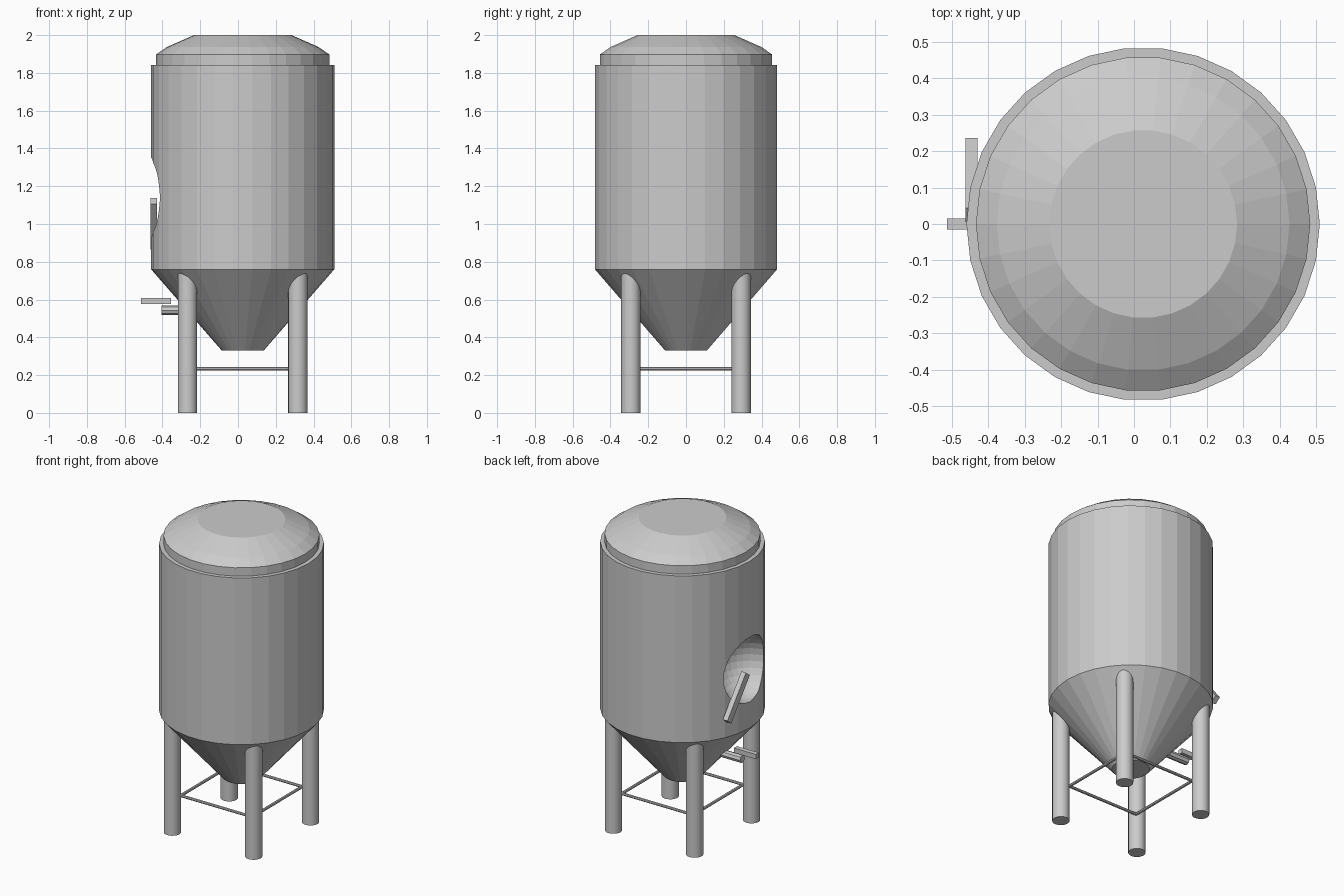
import bpy, bmesh
from math import cos, sin, pi, atan2
from mathutils import Vector, Matrix

if "Cube" in bpy.data.objects:
    bpy.data.objects.remove(bpy.data.objects["Cube"])

CX = 0.025  # tank axis


def add_object(name, bm):
    bmesh.ops.recalc_face_normals(bm, faces=bm.faces)
    me = bpy.data.meshes.new(name)
    bm.to_mesh(me)
    bm.free()
    ob = bpy.data.objects.new(name, me)
    bpy.context.collection.objects.link(ob)
    return ob


def lathe(name, profile, sides):
    bm = bmesh.new()
    rings = [[bm.verts.new((CX + r * cos(2 * pi * i / sides), r * sin(2 * pi * i / sides), z))
              for i in range(sides)] for r, z in profile]
    for a, b in zip(rings, rings[1:]):
        for i in range(sides):
            j = (i + 1) % sides
            bm.faces.new((a[i], a[j], b[j], b[i]))
    bm.faces.new(rings[0])
    bm.faces.new(rings[-1])
    return add_object(name, bm)


def rod(name, a, b, radius, sides, smooth=False):
    a, b = Vector(a), Vector(b)
    d = b - a
    m = Matrix.Translation((a + b) / 2) @ d.to_track_quat('Z', 'Y').to_matrix().to_4x4()
    bm = bmesh.new()
    bmesh.ops.create_cone(bm, cap_ends=True, segments=sides, radius1=radius,
                          radius2=radius, depth=d.length, matrix=m)
    if smooth:
        for f in bm.faces:
            f.smooth = len(f.verts) == 4
    return add_object(name, bm)


def box(name, center, size, x_angle=0):
    bm = bmesh.new()
    m = Matrix.Translation(center) @ Matrix.Rotation(x_angle, 4, 'X') @ Matrix.Diagonal((*size, 1))
    bmesh.ops.create_cube(bm, size=1, matrix=m)
    return add_object(name, bm)


# Tank: cone bottom, straight wall, stepped neck and domed lid
tank = lathe("tank", [(0.111, 0.33), (0.485, 0.76), (0.485, 1.843), (0.459, 1.843),
                      (0.459, 1.897), (0.402, 1.937), (0.258, 2.0)], 30)

# Dished hatch recess in the left wall
bm = bmesh.new()
bmesh.ops.create_uvsphere(bm, u_segments=32, v_segments=16, radius=0.21,
                          matrix=Matrix.Translation((-0.455, 0, 1.14)))
cutter = add_object("hatch_cutter", bm)
cutter.hide_render = True
cutter.hide_viewport = True
cut = tank.modifiers.new("hatch", 'BOOLEAN')
cut.operation = 'DIFFERENCE'
cut.solver = 'EXACT'
cut.object = cutter

# Slanted hatch handle
top, low = Vector((-0.446, 0.025, 1.121)), Vector((-0.446, 0.216, 0.88))
d = low - top
box("hatch_handle", (top + low) / 2, (0.033, d.length, 0.05), atan2(d.z, d.y))

# Four legs with a square of braces on their inner sides
corners = [(-1, -1), (1, -1), (1, 1), (-1, 1)]
for i, (sx, sy) in enumerate(corners):
    x, y = CX + sx * 0.292, sy * 0.292
    rod(f"leg_{i + 1}", (x, y, 0), (x, y, 0.745), 0.051, 24, True)
    tx, ty = corners[(i + 1) % 4]
    k = 0.257
    rod(f"brace_{i + 1}", (CX + sx * k, sy * k, 0.233), (CX + tx * k, ty * k, 0.233), 0.009, 8)

# Outlet pipe and its lever
rod("outlet_pipe", (-0.405, 0, 0.543), (-0.24, 0, 0.543), 0.025, 8)
box("outlet_lever", (-0.434, 0, 0.592), (0.158, 0.031, 0.031))
